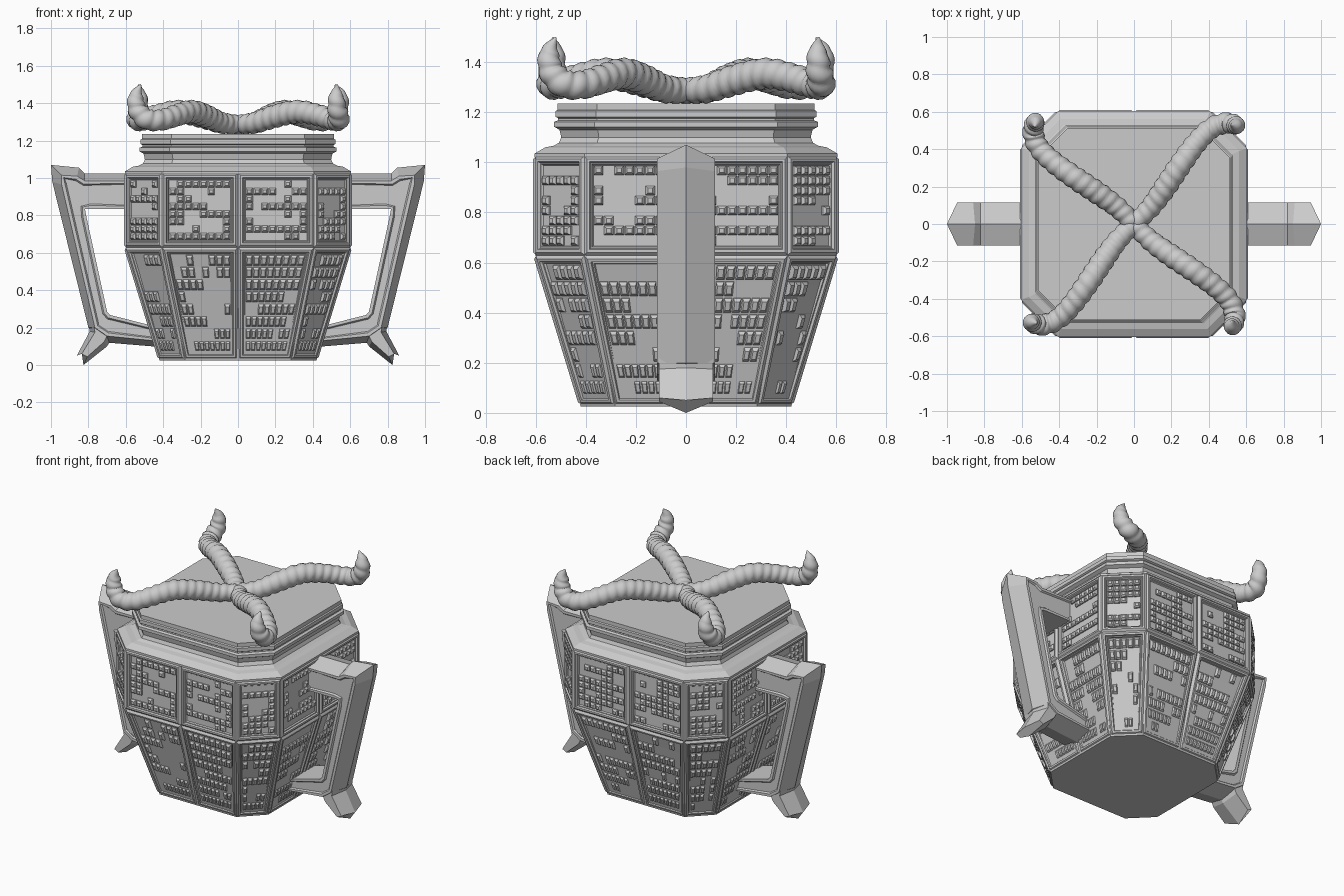
import bpy, bmesh, math, random
from mathutils import Vector, Matrix

if "Cube" in bpy.data.objects:
    bpy.data.objects.remove(bpy.data.objects["Cube"])

random.seed(7)
H, C = 0.61, 0.41          # half width of the body, and where its corner chamfer begins


def make_object(name, bm, smooth=False):
    bmesh.ops.recalc_face_normals(bm, faces=bm.faces[:])
    me = bpy.data.meshes.new(name)
    bm.to_mesh(me)
    bm.free()
    ob = bpy.data.objects.new(name, me)
    bpy.context.collection.objects.link(ob)
    if smooth:
        for p in me.polygons:
            p.use_smooth = True
    return ob


def loft(bm, rings, caps=True):
    """Skin a list of closed point loops."""
    vr = [[bm.verts.new(p) for p in r] for r in rings]
    n = len(vr[0])
    for a, b in zip(vr, vr[1:]):
        for i in range(n):
            bm.faces.new((a[i], a[(i + 1) % n], b[(i + 1) % n], b[i]))
    if caps:
        bm.faces.new(vr[0][::-1])
        bm.faces.new(vr[-1])


def octagon(z, h, c):
    pts = [(-c, -h), (c, -h), (h, -c), (h, c), (c, h), (-c, h), (-h, c), (-h, -c)]
    return [Vector((x, y, z)) for x, y in pts]


# Inner core, sitting just behind the panels
bm = bmesh.new()
loft(bm, [octagon(0.025, 0.42, 0.282), octagon(0.625, 0.588, 0.40), octagon(1.02, 0.588, 0.40)])
make_object("body_core", bm)

# Shoulder, concave neck and stepped lid
bm = bmesh.new()
profile = [(1.015, 0.585, 0.39), (1.022, 0.605, 0.405), (1.035, 0.605, 0.405), (1.06, 0.562, 0.39),
           (1.066, 0.53, 0.375), (1.078, 0.507, 0.355), (1.10, 0.498, 0.348), (1.13, 0.505, 0.352),
           (1.142, 0.526, 0.365), (1.162, 0.526, 0.365), (1.168, 0.51, 0.355), (1.176, 0.51, 0.355),
           (1.182, 0.52, 0.36), (1.205, 0.52, 0.36), (1.21, 0.513, 0.355), (1.235, 0.513, 0.355)]
loft(bm, [octagon(*p) for p in profile])
make_object("shoulder_and_lid", bm)


# Framed panels with small relief blocks
def panel(bm, quad, rows, cell, density, gap, top):
    a, b, c, d = quad
    n = (b - a).cross(d - a).normalized()
    height = ((d + c) / 2 - (a + b) / 2).length

    def point(u, v, depth):
        return a.lerp(b, u).lerp(d.lerp(c, u), v) - n * depth

    def ring(m, depth):
        v = m / height
        wb = (b - a).length * (1 - v) + (c - d).length * v
        wt = (b - a).length * v + (c - d).length * (1 - v)
        return [point(m / wb, v, depth), point(1 - m / wb, v, depth),
                point(1 - m / wt, 1 - v, depth), point(m / wt, 1 - v, depth)]

    rings = [ring(0, 0.014), ring(0.014, 0), ring(0.025, 0), ring(0.03, 0.01),
             ring(0.035, 0.01), ring(0.04, 0.018)]
    loft(bm, rings, caps=False)
    floor = rings[-1]
    bm.faces.new([bm.verts.new(p) for p in floor])

    width = ((floor[1] - floor[0]).length + (floor[2] - floor[3]).length) / 2
    cols = max(2, round(width / cell))

    def on_floor(u, v, up):
        return floor[0].lerp(floor[1], u).lerp(floor[3].lerp(floor[2], u), v) + n * up

    def cell_loop(i, j, gu, gv, up):
        return [on_floor((i + s) / cols, (j + t) / rows, up)
                for s, t in ((gu, gv), (1 - gu, gv), (1 - gu, 1 - gv), (gu, 1 - gv))]

    for j in range(rows):
        filled = random.random() < density
        for i in range(cols):
            if random.random() < 0.42:          # short runs of filled and empty cells
                filled = random.random() < density
            if filled:
                loft(bm, [cell_loop(i, j, gap[0], gap[1], -0.002),
                          cell_loop(i, j, gap[0], gap[1], 0.007),
                          cell_loop(i, j, top[0], top[1], 0.018)])


def panel_tier(name, z0, s0, z1, s1, **kw):
    bm = bmesh.new()
    spans = [((-C, -H), (0, -H)), ((0, -H), (C, -H)), ((C, -H), (H, -C))]
    for k in range(4):
        rot = Matrix.Rotation(k * math.pi / 2, 3, 'Z')
        for p, q in spans:
            quad = [rot @ Vector((x * s, y * s, z)) for (x, y), s, z in
                    ((p, s0, z0), (q, s0, z0), (q, s1, z1), (p, s1, z1))]
            panel(bm, quad, **kw)
    make_object(name, bm)


panel_tier("lower_panels", 0.028, 0.70, 0.627, 1.0, rows=8, cell=0.034, density=0.55,
           gap=(0.07, 0.08), top=(0.24, 0.25))
panel_tier("upper_panels", 0.627, 1.0, 1.028, 1.0, rows=8, cell=0.041, density=0.55,
           gap=(0.05, 0.05), top=(0.27, 0.27))


# Handles: ridge outside, flat inside; each section is ridge, shoulder, inner point (x, z)
sections = [((0.55, 1.025), (0.55, 0.985), (0.55, 0.835)),
            ((0.82, 1.025), (0.82, 0.985), (0.76, 0.835)),
            ((0.85, 1.055), (0.86, 1.01), (0.79, 0.835)),
            ((1.0, 1.07), (0.945, 1.015), (0.818, 0.833)),
            ((0.993, 0.98), (0.943, 0.965), (0.812, 0.80)),
            ((0.80, 0.20), (0.765, 0.20), (0.70, 0.285)),
            ((0.70, 0.12), (0.70, 0.155), (0.685, 0.268)),
            ((0.40, 0.095), (0.40, 0.125), (0.40, 0.195))]
# Foot: outer ridge, outer shoulder, inner shoulder, inner ridge
foot = [((0.80, 0.24), (0.775, 0.24), (0.69, 0.18), (0.67, 0.15)),
        ((0.793, 0.18), (0.765, 0.175), (0.715, 0.125), (0.70, 0.10)),
        ((0.862, 0.05), (0.835, 0.06), (0.805, 0.045), (0.826, 0.0))]


def trim_sides(bm):
    """Raised border round the flat side faces."""
    bm.normal_update()
    bmesh.ops.recalc_face_normals(bm, faces=bm.faces[:])
    for sign in (1, -1):
        sides = [f for f in bm.faces if f.normal.y * sign > 0.85]
        bmesh.ops.inset_region(bm, faces=sides, thickness=0.018, depth=0)
        bmesh.ops.inset_region(bm, faces=sides, thickness=0.008, depth=-0.01)


for side, word in ((1, "right"), (-1, "left")):
    w = 0.116
    bm = bmesh.new()
    loft(bm, [[(r[0] * side, 0, r[1]), (s[0] * side, w, s[1]), (i[0] * side, w, i[1]),
               (i[0] * side, -w, i[1]), (s[0] * side, -w, s[1])] for r, s, i in sections])
    trim_sides(bm)
    make_object(word + "_handle", bm)
    bm = bmesh.new()
    w = 0.108
    loft(bm, [[(a[0] * side, 0, a[1]), (b[0] * side, w, b[1]), (c[0] * side, w, c[1]),
               (d[0] * side, 0, d[1]), (c[0] * side, -w, c[1]), (b[0] * side, -w, b[1])]
              for a, b, c, d in foot])
    make_object(word + "_handle_foot", bm)


# Ribbed horns crossing on the lid: x, y, z, radius
horn = [(0, 0, 1.285, 0.05), (0.09, 0.09, 1.295, 0.055), (0.17, 0.20, 1.33, 0.06),
        (0.25, 0.32, 1.355, 0.06), (0.33, 0.43, 1.335, 0.057), (0.41, 0.51, 1.31, 0.055),
        (0.49, 0.54, 1.315, 0.055), (0.54, 0.53, 1.37, 0.05), (0.545, 0.525, 1.44, 0.038),
        (0.52, 0.53, 1.5, 0.003)]


def spline(pts, per_span):
    """Catmull-Rom samples through the points."""
    P = [Vector(p) for p in pts]
    P = [P[0] * 2 - P[1]] + P + [P[-1] * 2 - P[-2]]
    out = []
    for a, b, c, d in zip(P, P[1:], P[2:], P[3:]):
        for k in range(per_span):
            t = k / per_span
            out.append((2 * b + (c - a) * t + (2 * a - 5 * b + 4 * c - d) * t * t
                        + (3 * b - a - 3 * c + d) * t ** 3) / 2)
    return out + [P[-2]]


samples = spline(horn, 12)
for k in range(4):
    bm = bmesh.new()
    rot = Matrix.Rotation(k * math.pi / 2, 3, 'Z')
    centres = [s.to_3d() for s in samples]
    rings, length, normal = [], 0, Vector((0, 0, 1))
    for i, p in enumerate(centres):
        tangent = (centres[min(i + 1, len(centres) - 1)] - centres[max(i - 1, 0)]).normalized()
        normal = (normal - tangent * normal.dot(tangent)).normalized()
        side = tangent.cross(normal)
        if i:
            length += (p - centres[i - 1]).length
        fade = min(1, (len(centres) - 1 - i) / 20)
        ring = []
        for j in range(14):
            a = j * math.tau / 14
            rib = abs(math.sin(math.pi * length / 0.055 + a / 2))
            r = max(samples[i].w, 0.002) * (1 + 0.16 * fade * (rib - 0.6))
            ring.append(rot @ (p + (normal * math.cos(a) + side * math.sin(a)) * r))
        rings.append(ring)
    loft(bm, rings)
    make_object("lid_horn_%d" % (k + 1), bm, smooth=True)
